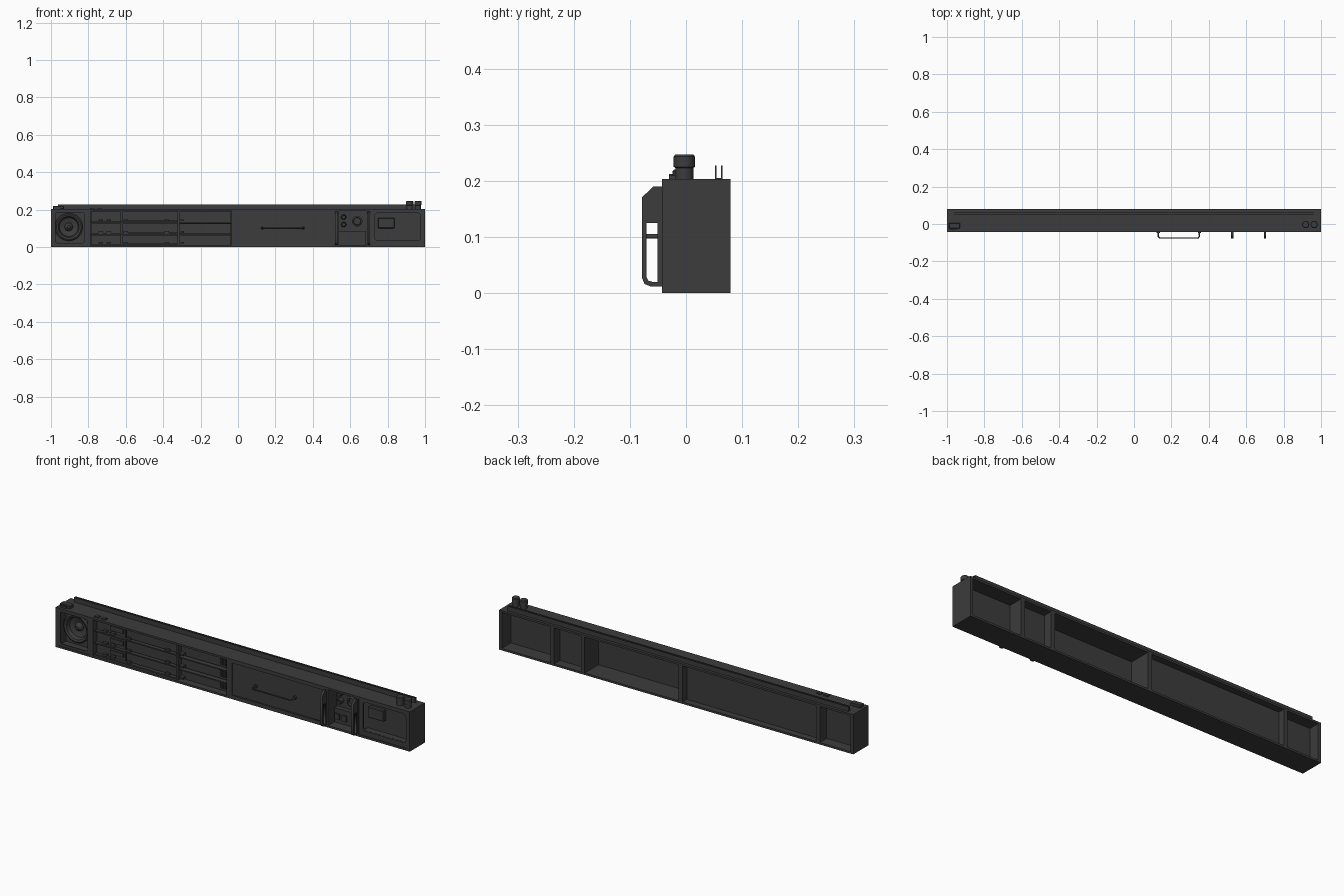
import bpy, bmesh, math

if "Cube" in bpy.data.objects:
    bpy.data.objects.remove(bpy.data.objects["Cube"])

mat = bpy.data.materials.new("charcoal")
mat.diffuse_color = (0.045, 0.045, 0.045, 1)
mat.use_nodes = True
mat.node_tree.nodes["Principled BSDF"].inputs["Base Color"].default_value = mat.diffuse_color


def finish(name, bm, smooth=False):
    bmesh.ops.recalc_face_normals(bm, faces=bm.faces)
    me = bpy.data.meshes.new(name)
    bm.to_mesh(me)
    bm.free()
    ob = bpy.data.objects.new(name, me)
    bpy.context.collection.objects.link(ob)
    me.materials.append(mat)
    if smooth:
        bpy.context.view_layer.objects.active = ob
        ob.select_set(True)
        bpy.ops.object.shade_smooth_by_angle(angle=math.radians(35))
        ob.select_set(False)
    return ob


def box(name, x0, x1, y0, y1, z0, z1, bevel=0):
    bm = bmesh.new()
    bmesh.ops.create_cube(bm, size=1)
    for v in bm.verts:
        v.co = ((x0 + x1) / 2 + v.co.x * (x1 - x0), (y0 + y1) / 2 + v.co.y * (y1 - y0),
                (z0 + z1) / 2 + v.co.z * (z1 - z0))
    if bevel:
        bmesh.ops.bevel(bm, geom=bm.edges[:], offset=bevel, segments=1, affect='EDGES')
    return finish(name, bm)


def lathe(name, profile, loc, rot=(0, 0, 0), n=32):
    """Spin an (r, height) profile around local z."""
    bm = bmesh.new()
    vs = [bm.verts.new((r, 0, h)) for r, h in profile]
    es = [bm.edges.new(p) for p in zip(vs, vs[1:])]
    bmesh.ops.spin(bm, geom=vs + es, cent=(0, 0, 0), axis=(0, 0, 1), angle=2 * math.pi, steps=n)
    bmesh.ops.remove_doubles(bm, verts=bm.verts, dist=1e-5)
    ob = finish(name, bm, True)
    ob.location, ob.rotation_euler = loc, rot
    return ob


def curve(name, loops, loc, rot, extrude=0, bevel=0, closed=True):
    """Filled flat plate (2D loops, holes allowed) or round bar (open path)."""
    cu = bpy.data.curves.new(name, 'CURVE')
    cu.dimensions = '2D' if closed else '3D'
    cu.fill_mode = 'BOTH' if closed else 'FULL'
    cu.extrude, cu.bevel_depth, cu.bevel_resolution = extrude, bevel, 2
    for pts in loops:
        sp = cu.splines.new('POLY')
        sp.points.add(len(pts) - 1)
        for p, q in zip(sp.points, pts):
            p.co = (*q, 0, 1)
        sp.use_cyclic_u = closed
    ob = bpy.data.objects.new(name, cu)
    bpy.context.collection.objects.link(ob)
    ob.location, ob.rotation_euler = loc, rot
    cu.materials.append(mat)
    return ob


def round_rect(x0, x1, z0, z1, r, n=5):
    pts = []
    for cx, cz, a in ((x1 - r, z1 - r, 0), (x0 + r, z1 - r, 90), (x0 + r, z0 + r, 180), (x1 - r, z0 + r, 270)):
        for i in range(n + 1):
            t = math.radians(a + 90 * i / n)
            pts.append((cx + r * math.cos(t), cz + r * math.sin(t)))
    return pts


def rect(x0, x1, z0, z1):
    return [(x0, z0), (x1, z0), (x1, z1), (x0, z1)]


F, B, H = -0.043, 0.079, 0.203
FACE = (math.pi / 2, 0, 0)              # plate facing the front
SIDE = (math.pi / 2, 0, math.pi / 2)    # plate facing sideways

# Outer casing: floor, roof, ends and dividers
box("floor_panel", -1, 1, F, B, 0, 0.01)
box("roof_panel", -1, 1, F, B, H - 0.01, H)
for s in (-1, 1):
    box("end_panel", min(s, s * 0.985), max(s, s * 0.985), F, B, 0.01, H - 0.01)
for x in (-0.80, -0.025, 0.528, 0.70):
    box("divider", x - 0.011, x + 0.011, F, B, 0.01, H - 0.01)

# Back walls of the bays, each at its own depth
for x0, x1, y in ((-0.985, -0.81, 0.018), (-0.79, -0.035, 0.04), (-0.015, 0.518, -0.037),
                  (0.538, 0.69, 0.027), (0.71, 0.985, 0.0)):
    box("bay_wall", x0, x1, y, y + 0.005, 0.01, H - 0.01)

# Round fan or speaker in the left bay
curve("speaker_frame", [rect(-0.985, -0.81, 0.01, 0.193), round_rect(-0.975, -0.822, 0.022, 0.184, 0.008, 2)],
      (0, F + 0.006, 0), FACE, 0.003)
lathe("speaker_ring", [(0.074, 0), (0.074, 0.028), (0.066, 0.034), (0.056, 0.03), (0.05, 0.012),
                       (0.022, 0.004), (0.018, 0.014), (0.008, 0.024), (0, 0.024)],
      (-0.905, 0.018, 0.107), FACE, 40)

# Rack of equipment: three columns by three rows
ROWS = ((0.012, 0.064), (0.07, 0.126), (0.132, 0.19))
for z0, z1 in ROWS:
    box("rack_module_left", -0.786, -0.625, -0.014, 0.04, z0, z1)
    box("rack_module_mid", -0.618, -0.322, -0.018, 0.04, z0 + 0.008, z1)
    box("rack_module_right", -0.312, -0.04, -0.01, 0.04, z0, z1)
    box("rack_shelf_left", -0.789, -0.32, -0.03, -0.01, z0 - 0.002, z0 + 0.004)
    box("rack_shelf_right", -0.312, -0.036, -0.028, -0.01, z1 - 0.004, z1 + 0.002)
    for x in (-0.735, -0.69, -0.6, -0.38, -0.30):
        box("latch", x - 0.012, x + 0.012, -0.028, -0.01, z0 + 0.006, z0 + 0.016)
    for i in range(3):
        for j in range(3):
            x, z = -0.085 + i * 0.017, z0 + 0.012 + j * 0.012
            box("key", x - 0.006, x + 0.006, -0.017, -0.01, z, z + 0.008)
    box("rack_label_plate", -0.71, -0.635, -0.02, -0.01, z0 + 0.022, z1 - 0.012)
box("rack_post", -0.323, -0.314, -0.034, 0.04, 0.01, 0.193)

# Flush door with border and bar handle
curve("door_border", [rect(-0.015, 0.518, 0.01, 0.193), rect(-0.004, 0.507, 0.02, 0.184)],
      (0, F + 0.003, 0), FACE, 0.003)
path = [(0.13, -0.037), (0.13, -0.066), (0.137, -0.075), (0.343, -0.075), (0.35, -0.066), (0.35, -0.037)]
curve("door_handle", [path], (0, 0, 0.101), (0, 0, 0), bevel=0.004, closed=False)
for x in (0.13, 0.35):
    lathe("handle_collar", [(0, 0), (0.009, 0), (0.009, 0.01), (0, 0.01)], (x, -0.037, 0.101), FACE, 16)

# Connector bay
for x, z, r in ((0.565, 0.16, 0.014), (0.565, 0.12, 0.014), (0.637, 0.138, 0.028)):
    lathe("connector", [(0, 0), (r, 0), (r, 0.02), (r * 0.7, 0.024), (r * 0.65, 0.012), (0, 0.012)],
          (x, 0.027, z), FACE, 24)
box("connector_block", 0.541, 0.685, 0.005, 0.027, 0.012, 0.085)
for x in (0.56, 0.60):
    box("connector_switch", x - 0.012, x + 0.012, -0.003, 0.005, 0.03, 0.06)

# Pair of grab guards beside the connector bay
outer = [(F, 0.19), (-0.058, 0.19), (-0.078, 0.171), (-0.078, 0.026), (-0.074, 0.016), (-0.064, 0.012), (F, 0.012)]
inner = [(-0.051, 0.125), (-0.07, 0.125), (-0.07, 0.028), (-0.067, 0.022), (-0.06, 0.02), (-0.051, 0.02)]
for x in (0.525, 0.70):
    curve("grab_guard", [outer, inner], (x, 0, 0), SIDE, 0.006)

# Right bay: framed window with a small unit inside
curve("window_frame", [rect(0.71, 0.985, 0.01, 0.193), round_rect(0.732, 0.975, 0.035, 0.182, 0.016)],
      (0, F + 0.008, 0), FACE, 0.004)
box("window_unit", 0.748, 0.838, -0.022, 0.0, 0.1, 0.155, 0.003)
box("window_sill", 0.732, 0.975, -0.03, 0.0, 0.025, 0.035)

# Roof fittings: twin rail, capped stubs, small boxes
for y in (0.053, 0.0635):
    box("roof_rail", -0.963, 0.963, y - 0.0015, y + 0.0015, H, 0.227)
box("rail_base", -0.963, 0.963, 0.053, 0.0635, H, H + 0.002)
for x in (0.918, 0.963):
    lathe("roof_stub", [(0, 0), (0.016, 0), (0.016, 0.02), (0.019, 0.022), (0.019, 0.04), (0.016, 0.044), (0, 0.044)],
          (x, -0.003, H), n=28)
box("corner_box", -0.99, -0.93, -0.024, 0.006, H, 0.22, 0.003)
box("corner_box_step", -0.985, -0.95, -0.03, -0.024, H, 0.212)
for x in (-0.78, -0.74):
    box("roof_clip", x - 0.012, x + 0.012, -0.03, -0.012, H, 0.209)
